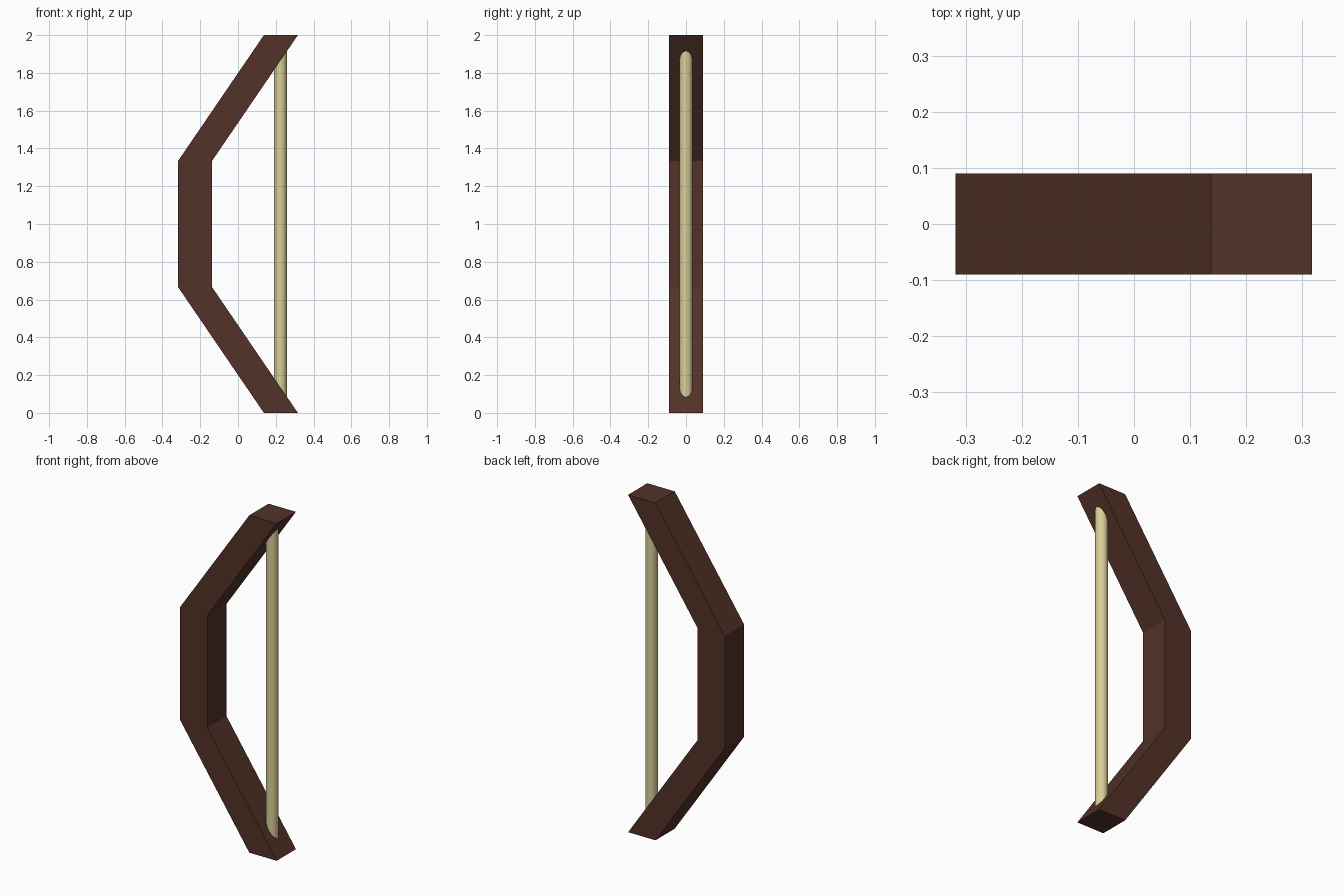
import bpy
import bmesh
import math

cube = bpy.data.objects.get("Cube")
if cube:
    bpy.data.objects.remove(cube, do_unlink=True)


def make_material(name, rgb):
    mat = bpy.data.materials.new(name)
    mat.use_nodes = True
    colour = (*rgb, 1.0)
    mat.diffuse_color = colour
    mat.node_tree.nodes["Principled BSDF"].inputs["Base Color"].default_value = colour
    return mat


wood = make_material("dark brown wood", (0.085, 0.032, 0.021))
cord = make_material("pale cord", (0.70, 0.62, 0.31))

# Bow frame: a rectangular section swept through four levels
HALF_WIDTH, HALF_DEPTH = 0.09, 0.09
path = [(0.227, 0.0), (-0.228, 0.667), (-0.228, 1.333), (0.227, 2.0)]
corners = [(-1, -1), (1, -1), (1, 1), (-1, 1)]

bm = bmesh.new()
rings = [[bm.verts.new((x + sx * HALF_WIDTH, sy * HALF_DEPTH, z)) for sx, sy in corners]
         for x, z in path]
for low, high in zip(rings, rings[1:]):
    for i in range(4):
        j = (i + 1) % 4
        bm.faces.new((low[i], low[j], high[j], high[i]))
bm.faces.new(rings[0][::-1])
bm.faces.new(rings[-1])
bmesh.ops.recalc_face_normals(bm, faces=bm.faces)
mesh = bpy.data.meshes.new("bow_frame")
bm.to_mesh(mesh)
bm.free()
mesh.materials.append(wood)
frame = bpy.data.objects.new("bow_frame", mesh)
bpy.context.collection.objects.link(frame)

# Bow string: a round rod whose ends sink into the limbs
bpy.ops.mesh.primitive_cylinder_add(vertices=32, radius=0.034, depth=1.88,
                                    location=(0.225, 0, 1.0))
string = bpy.context.object
string.name = "bow_string"
string.data.materials.append(cord)
bpy.ops.object.shade_smooth_by_angle(angle=math.radians(30))
